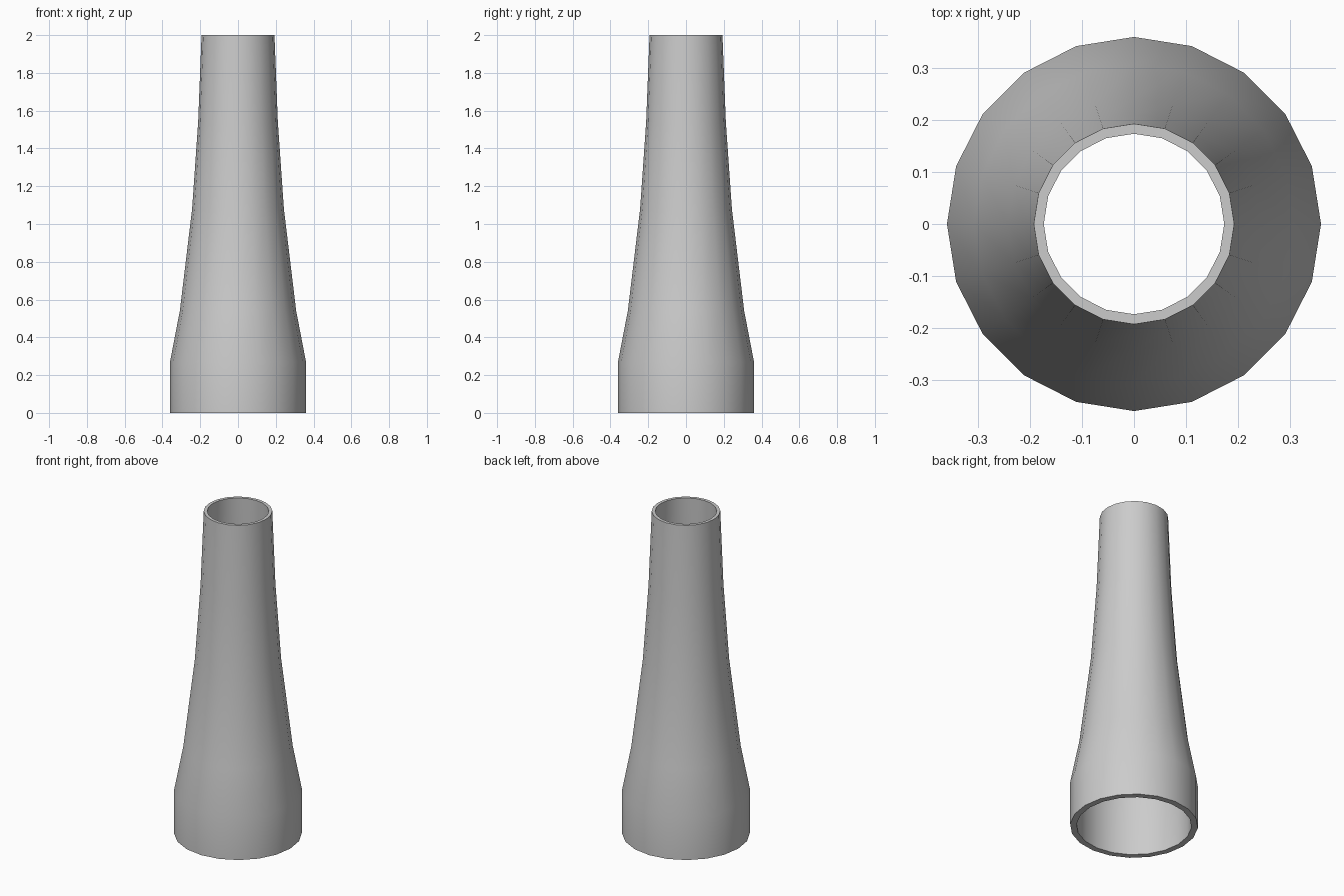
import bpy, bmesh, math

if "Cube" in bpy.data.objects:
    bpy.data.objects.remove(bpy.data.objects["Cube"])

SIDES = 20
WALL = 0.9  # inner radius as a share of the outer radius

# Outer profile: (radius, height)
outer = [(0.36, 0.0), (0.36, 0.27), (0.308, 0.54), (0.243, 1.08),
         (0.211, 1.54), (0.193, 2.0)]
inner = [(r * WALL, z) for r, z in reversed(outer)]
profile = outer + inner


def ring(bm, r, z):
    return [bm.verts.new((r * math.cos(2 * math.pi * i / SIDES),
                          r * math.sin(2 * math.pi * i / SIDES), z))
            for i in range(SIDES)]


# Hollow tapered pipe: closed profile turned around z
bm = bmesh.new()
rings = [ring(bm, r, z) for r, z in profile]
for k, a in enumerate(rings):
    b = rings[(k + 1) % len(rings)]
    for i in range(SIDES):
        j = (i + 1) % SIDES
        bm.faces.new((a[i], a[j], b[j], b[i]))
bmesh.ops.recalc_face_normals(bm, faces=bm.faces)

mesh = bpy.data.meshes.new("tapered_pipe")
bm.to_mesh(mesh)
bm.free()
pipe = bpy.data.objects.new("tapered_pipe", mesh)
bpy.context.collection.objects.link(pipe)

# Smooth sides, sharp rims
bpy.context.view_layer.objects.active = pipe
pipe.select_set(True)
bpy.ops.object.shade_smooth_by_angle(angle=math.radians(30))
